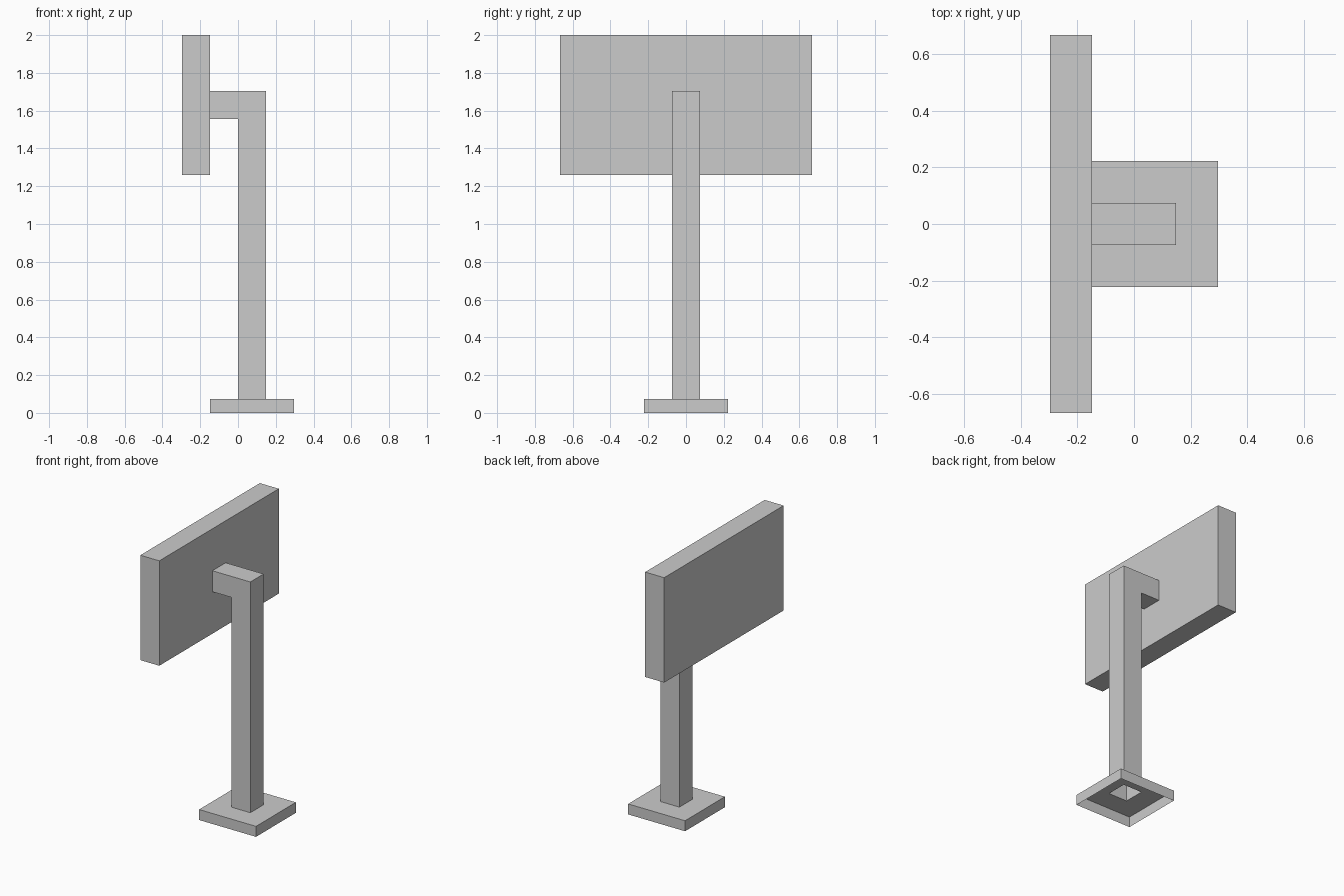
import bpy
import bmesh

if "Cube" in bpy.data.objects:
    bpy.data.objects.remove(bpy.data.objects["Cube"])

U = 2 / 27  # grid unit: the model is 27 units tall


def z_ring(x0, x1, y, z):
    """Rectangle lying flat at height z."""
    return [(x0, -y, z), (x1, -y, z), (x1, y, z), (x0, y, z)]


def x_ring(x, y, z0, z1):
    """Upright rectangle facing -x."""
    return [(x, -y, z0), (x, -y, z1), (x, y, z1), (x, y, z0)]


def loft(name, rings, cap_end=False):
    """Join successive four-corner rings with quads into a thin shell."""
    bm = bmesh.new()
    loops = [[bm.verts.new([c * U for c in p]) for p in ring] for ring in rings]
    for a, b in zip(loops, loops[1:]):
        for i in range(4):
            j = (i + 1) % 4
            bm.faces.new((a[i], a[j], b[j], b[i]))
    if cap_end:
        bm.faces.new(loops[-1])
    mesh = bpy.data.meshes.new(name)
    bm.to_mesh(mesh)
    bm.free()
    obj = bpy.data.objects.new(name, mesh)
    bpy.context.collection.objects.link(obj)
    return obj


# Foot plate: open underneath, with a square opening into the post
loft("base", [z_ring(-2, 4, 3, 0), z_ring(-2, 4, 3, 1), z_ring(0, 2, 1, 1)])

# Hollow post turning through a mitred elbow into the short arm
elbow = [(0, -1, 21), (2, -1, 23), (2, 1, 23), (0, 1, 21)]
loft("post_and_arm", [z_ring(0, 2, 1, 1), elbow, x_ring(-2, 1, 21, 23)])

# Panel growing out of the end of the arm
loft("panel", [x_ring(-2, 1, 21, 23), x_ring(-2, 9, 17, 27),
               x_ring(-4, 9, 17, 27)], cap_end=True)
